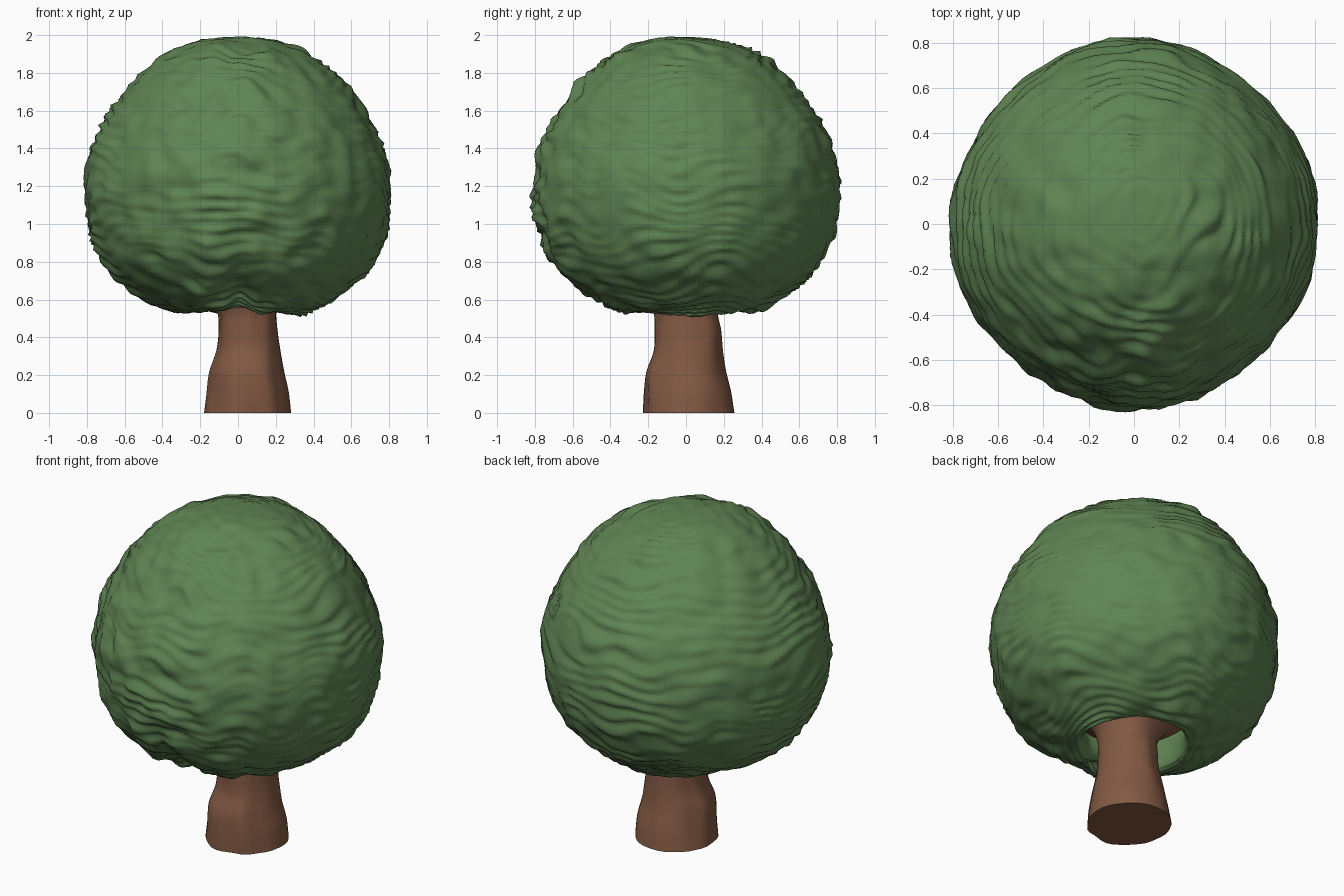
import bpy, bmesh, math
from mathutils import Vector, noise

if "Cube" in bpy.data.objects:
    bpy.data.objects.remove(bpy.data.objects["Cube"])


def material(name, rgb):
    m = bpy.data.materials.new(name)
    m.diffuse_color = (*rgb, 1)
    m.use_nodes = True
    m.node_tree.nodes["Principled BSDF"].inputs["Base Color"].default_value = m.diffuse_color
    return m


def spline(points, t):
    """Catmull-Rom through the points, t from 0 to 1."""
    n = len(points) - 1
    i = min(int(t * n), n - 1)
    u = t * n - i
    p = [Vector(points[max(0, min(n, i + k))]) for k in (-1, 0, 1, 2)]
    return 0.5 * (2 * p[1] + (p[2] - p[0]) * u
                  + (2 * p[0] - 5 * p[1] + 4 * p[2] - p[3]) * u * u
                  + (3 * p[1] - p[0] - 3 * p[2] + p[3]) * u ** 3)


def loft(name, rings, mat, cap_start, cap_end, angle):
    """Skin a list of equal-length vertex rings."""
    bm = bmesh.new()
    vs = [[bm.verts.new(p) for p in ring] for ring in rings]
    n = len(vs[0])
    for a, b in zip(vs, vs[1:]):
        for j in range(n):
            k = (j + 1) % n
            bm.faces.new((a[j], a[k], b[k], b[j]))
    if cap_start:
        bm.faces.new(vs[0])
    if cap_end:
        bm.faces.new(vs[-1])
    bmesh.ops.recalc_face_normals(bm, faces=bm.faces)
    me = bpy.data.meshes.new(name)
    bm.to_mesh(me)
    bm.free()
    ob = bpy.data.objects.new(name, me)
    bpy.context.collection.objects.link(ob)
    me.materials.append(mat)
    bpy.ops.object.select_all(action='DESELECT')
    ob.select_set(True)
    bpy.context.view_layer.objects.active = ob
    bpy.ops.object.shade_smooth_by_angle(angle=math.radians(angle))
    return ob


leaf = material("leaf green", (0.115, 0.23, 0.087))
bark = material("bark brown", (0.225, 0.1, 0.056))

# Crown: round profile (radius, height) from the top down, ending in a pit round the trunk
profile = [(0.01, 1.99), (0.2, 1.972), (0.38, 1.9), (0.53, 1.785), (0.655, 1.63), (0.75, 1.46),
           (0.805, 1.28), (0.81, 1.1), (0.775, 0.92), (0.68, 0.75), (0.53, 0.62),
           (0.40, 0.545), (0.31, 0.535), (0.29, 0.63), (0.33, 0.78), (0.25, 0.92)]
ROWS, SEGS = 170, 144
centre = Vector((0, 0, 1.22))
rings = []
for i in range(ROWS + 1):
    t = i / ROWS
    r, z = spline(profile, t)
    ring = []
    for j in range(SEGS):
        a = math.tau * j / SEGS
        d = Vector((math.cos(a), math.sin(a), 0))
        # slightly squared in plan
        p = d * r * (1 - 0.018 * math.sin(2 * a) ** 2) + Vector((0, 0, z))
        out = (p - centre).normalized()
        fade = min(1, t / 0.12) * max(0, min(1, (0.88 - t) / 0.08))
        # overlapping leaf layers with wavy, broken edges, strongest at the ragged silhouettes
        phase = t * 36 + 2.2 * noise.noise(p * 3)
        saw = phase % 1
        layer = (saw / 0.7 if saw < 0.7 else (1 - saw) / 0.3) - 0.5
        patch = 0.55 + 0.6 * noise.noise(p * 5 + Vector((9, 2, 4)))
        side = 0.3 + 0.5 * max(abs(d.x), abs(d.y)) ** 12
        h = 0.04 * layer * patch * side + 0.014 * noise.noise(p * 9) + 0.012 * noise.noise(p * 3)
        # lumpier front with a crease above the trunk
        front = max(0, -d.y) ** 2
        h += 0.03 * front * noise.noise(p * 9 + Vector((3, 7, 1)))
        low = max(0, min(1, (1.0 - z) / 0.3))
        crease = math.exp(-(p.x / 0.07) ** 2) * low * (d.y < 0)
        q = p + out * h * fade - out * 0.06 * crease
        ring.append(q)
    rings.append(ring)
loft("crown", rings, leaf, True, False, 100)

# Trunk: flared foot, narrow waist, spreading top: (x centre, x radius, y centre, y radius, height)
sections = [(0.05, 0.23, 0.018, 0.24, 0.0), (0.05, 0.215, 0.01, 0.23, 0.11),
            (0.045, 0.195, 0.0, 0.21, 0.22), (0.055, 0.168, 0.01, 0.182, 0.33),
            (0.055, 0.156, 0.01, 0.175, 0.44), (0.048, 0.16, 0.0, 0.17, 0.54),
            (0.03, 0.21, 0.0, 0.22, 0.64), (0.01, 0.33, 0.0, 0.33, 0.73),
            (0.0, 0.34, 0.0, 0.34, 0.84)]
rings = []
for i in range(41):
    t = i / 40
    c = spline([Vector(s[:3]) for s in sections], t)
    e = spline([Vector((s[3], s[4], 0)) for s in sections], t)
    ring = []
    for j in range(40):
        a = math.tau * j / 40
        # soft vertical furrows in the bark
        n = noise.noise(Vector((math.cos(a) * 2.2, math.sin(a) * 2.2, e.y * 2.5)))
        k = 1 + 0.06 * n
        ring.append(Vector((c.x + c.y * k * math.cos(a), c.z + e.x * k * math.sin(a), max(0, e.y))))
    rings.append(ring)
loft("trunk", rings, bark, True, True, 40)
